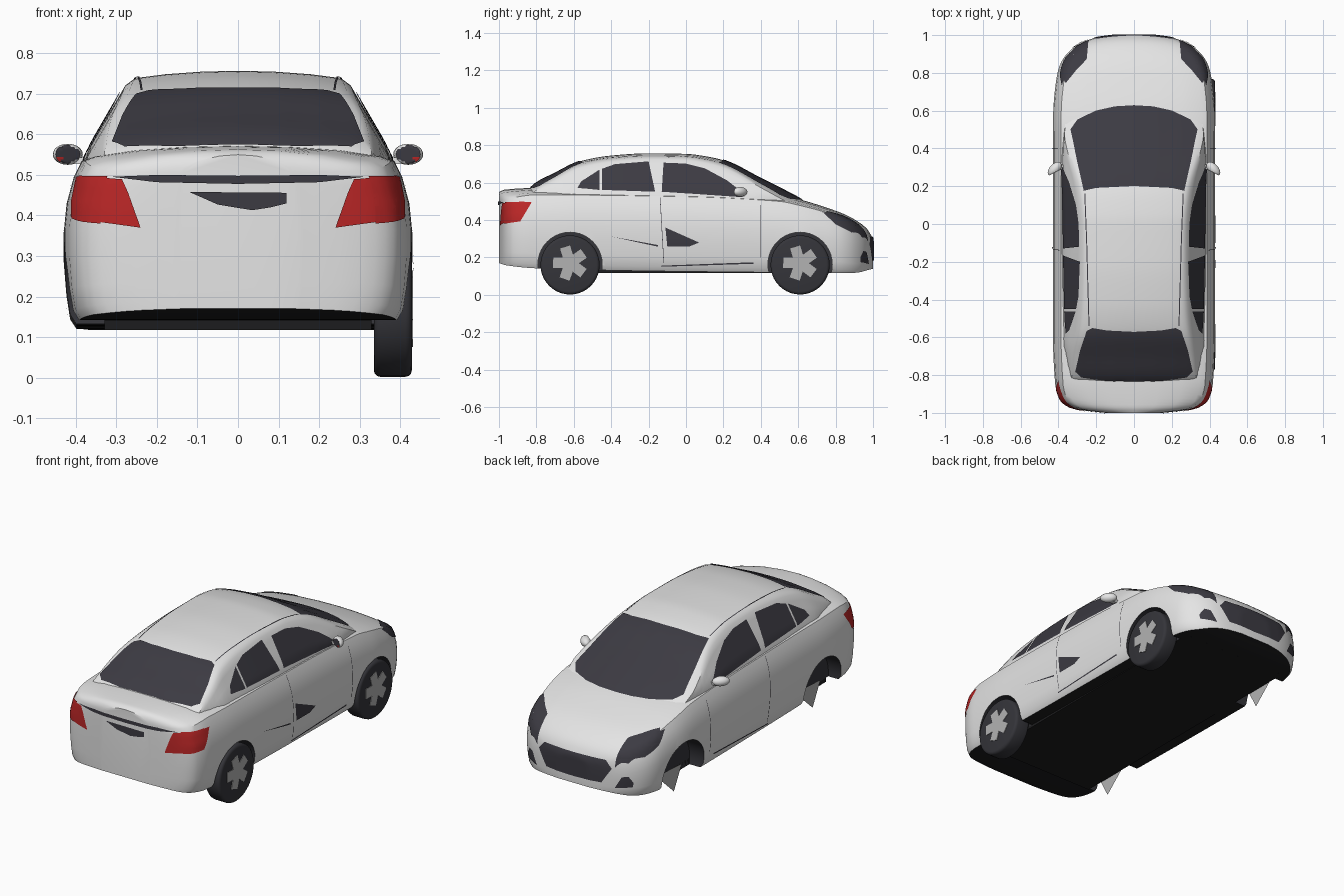
import bpy, bmesh, math
from mathutils import Vector, Matrix
from mathutils.bvhtree import BVHTree

if "Cube" in bpy.data.objects:
    bpy.data.objects.remove(bpy.data.objects["Cube"])


def material(name, r, g, b):
    m = bpy.data.materials.new(name)
    m.use_nodes = True
    m.diffuse_color = (r, g, b, 1)
    m.node_tree.nodes["Principled BSDF"].inputs["Base Color"].default_value = (r, g, b, 1)
    return m


WHITE = material("white paint", .78, .78, .78)
GLASS = material("dark glass", .045, .043, .055)
RED = material("red lens", .5, .02, .02)
BLACK = material("black underside", .012, .012, .013)
RUBBER = material("tyre rubber", .035, .035, .042)
METAL = material("wheel metal", .45, .45, .45)


def finish(name, bm, mats, smooth=True):
    mesh = bpy.data.meshes.new(name)
    bm.to_mesh(mesh)
    bm.free()
    ob = bpy.data.objects.new(name, mesh)
    bpy.context.collection.objects.link(ob)
    for m in mats:
        mesh.materials.append(m)
    if smooth:
        smooth_shade(ob)
    return ob


def smooth_shade(ob):
    bpy.ops.object.select_all(action='DESELECT')
    ob.select_set(True)
    bpy.context.view_layer.objects.active = ob
    bpy.ops.object.shade_smooth_by_angle(angle=math.radians(35))


def curve(keys):
    """Smooth interpolation through keys without overshoot."""
    def slope(i):
        if i == 0 or i == len(keys) - 1:
            i = max(i, 1)
            return (keys[i][1] - keys[i-1][1]) / (keys[i][0] - keys[i-1][0])
        a, b, c = keys[i-1], keys[i], keys[i+1]
        s, t = (b[1]-a[1]) / (b[0]-a[0]), (c[1]-b[1]) / (c[0]-b[0])
        return 0 if s * t <= 0 else 2 * s * t / (s + t)

    def f(y):
        i = 0
        while i < len(keys) - 2 and y > keys[i+1][0]:
            i += 1
        (x0, a), (x1, b) = keys[i], keys[i+1]
        d = x1 - x0
        t = min(max((y - x0) / d, 0), 1)
        return ((2*t**3 - 3*t*t + 1) * a + (t**3 - 2*t*t + t) * d * slope(i)
                + (3*t*t - 2*t**3) * b + (t**3 - t*t) * d * slope(i+1))
    return f


def loft(stations, half_section):
    """Skin mirrored half sections (bottom centre to top centre) along y."""
    bm = bmesh.new()
    rings = []
    for y in stations:
        half = half_section(y)
        ring = half + [(-x, z) for x, z in half[-2:0:-1]]
        rings.append([bm.verts.new((x, y, z)) for x, z in ring])
    n = len(rings[0])
    for a, b in zip(rings, rings[1:]):
        for i in range(n):
            bm.faces.new((a[i], a[(i+1) % n], b[(i+1) % n], b[i]))
    bm.faces.new(rings[0])
    bm.faces.new(rings[-1])
    bmesh.ops.recalc_face_normals(bm, faces=bm.faces)
    return bm


# Lower body
width = curve([(-1, .15), (-.985, .28), (-.965, .35), (-.93, .392), (-.85, .417), (-.6, .429), (0, .43),
               (.6, .428), (.73, .416), (.82, .4), (.88, .372), (.93, .325), (.965, .268), (.988, .19), (1, .1)])
deck = curve([(-1, .55), (-.97, .563), (-.8, .572), (-.5, .555), (.5, .53), (.6, .512), (.75, .467),
              (.85, .43), (.93, .385), (.97, .35), (1, .3)])
shoulder = curve([(-1, .505), (-.95, .515), (-.8, .535), (0, .525), (.5, .5), (.6, .48), (.75, .44),
                  (.85, .4), (.93, .35), (.97, .31), (1, .27)])
bottom = curve([(-1, .17), (-.96, .158), (-.8, .142), (0, .125), (.9, .118), (1, .14)])


def body_section(y):
    w, d, s, b = width(y), deck(y), shoulder(y), bottom(y)
    side = [(.965, .06), (.985, .2), (1, .4), (1, .58), (.985, .74), (.945, .9), (.9, 1)]
    top = [(.83, .3), (.6, .7), (.3, .93), (0, 1)]
    return ([(0, b), (.5 * w, b), (.93 * w, b)] + [(w * f, b + g * (s - b)) for f, g in side]
            + [(w * f, s + g * (d - s)) for f, g in top])


body_bm = loft([-math.cos(math.pi * i / 64) for i in range(65)], body_section)

# Cabin
roof = curve([(-.87, .5), (-.83, .576), (-.7, .65), (-.56, .716), (-.4, .745), (-.2, .757), (0, .754),
              (.1, .742), (.2, .72), (.4, .622), (.6, .52), (.66, .485)])
crown = curve([(-.87, .035), (-.57, .022), (0, .02), (.2, .028), (.66, .06)])
belt = curve([(-.87, .325), (-.6, .375), (-.2, .383), (.3, .38), (.66, .345)])


def cabin_section(y):
    h, low = roof(y), .42
    e = h - crown(y)
    x_at = lambda z: belt(y) - .58 * max(z - .54, 0) - .1 * min(z - .54, 0)
    rows = [low + f * (e - low) for f in (0, .3, .5, .7, .85, .95)]
    edge = x_at(e) - .012
    return ([(0, low)] + [(x_at(z), z) for z in rows]
            + [(edge * f, e + g * (h - e)) for f, g in ((1, 0), (.93, .2), (.7, .58), (.35, .9), (0, 1))])


cabin_bm = loft([-.87 + 1.53 * i / 48 for i in range(49)], cabin_section)

# Surface used to lay thin panels on the shell
verts, polys = [], []
for bm in (body_bm, cabin_bm):
    bm.verts.index_update()
    base = len(verts)
    verts += [v.co.copy() for v in bm.verts]
    polys += [[base + v.index for v in f.verts] for f in bm.faces]
shell = BVHTree.FromPolygons(verts, polys)

body_bm.normal_update()
for f in body_bm.faces:
    f.material_index = int(f.normal.z < -.8)
body = finish("body", body_bm, [WHITE, BLACK], False)
finish("cabin", cabin_bm, [WHITE])

# Wheel arches
AXLES = (-.62, .61)
for y in AXLES:
    for s in (-1, 1):
        bm = bmesh.new()
        bmesh.ops.create_cone(bm, cap_ends=True, segments=40, radius1=.172, radius2=.172, depth=.2,
                              matrix=Matrix.Translation((s * .43, y, .163)) @ Matrix.Rotation(math.pi / 2, 4, 'Y'))
        cutter = finish("arch_cutter", bm, [RUBBER], False)
        cutter.hide_render = True
        mod = body.modifiers.new("arch", 'BOOLEAN')
        mod.operation, mod.solver, mod.object = 'DIFFERENCE', 'EXACT', cutter
        mod.material_mode = 'TRANSFER'
        bpy.context.view_layer.objects.active = body
        bpy.ops.object.modifier_apply(modifier=mod.name)
        bpy.data.objects.remove(cutter)
smooth_shade(body)


def panel(name, outline, axis, sign, mat, lift=.004):
    """Project a flat outline along an axis onto the shell."""
    place = {'X': lambda a, b: (2 * sign, a, b), 'Y': lambda a, b: (a, 2 * sign, b),
             'Z': lambda a, b: (a, b, 2 * sign)}[axis]
    ray = -sign * Vector([float(c == axis) for c in "XYZ"])
    bm = bmesh.new()
    bm.faces.new([bm.verts.new(place(a, b)) for a, b in outline])
    for c in range(3):
        if "XYZ"[c] != axis:
            no = Vector([float(k == c) for k in range(3)])
            for i in range(-66, 67):
                bmesh.ops.bisect_plane(bm, geom=bm.verts[:] + bm.edges[:] + bm.faces[:],
                                       plane_co=no * (i * .015 + .003), plane_no=no, dist=1e-5)
    missed = []
    for v in bm.verts:
        hit, normal, _, _ = shell.ray_cast(v.co, ray)
        if hit is None:
            missed.append(v)
        else:
            v.co = hit + normal * lift
    bmesh.ops.delete(bm, geom=missed, context='VERTS')
    bm.normal_update()
    bmesh.ops.reverse_faces(bm, faces=[f for f in bm.faces if f.normal.dot(ray) > 0])
    finish(name, bm, [mat])


def pair(name, outline, axis, mat, sign=1):
    for side, s in (("left", 1), ("right", -1)):
        pts = outline if axis == 'X' else [(a * s, b) for a, b in outline]
        panel(f"{side}_{name}", pts, axis, s if axis == 'X' else sign, mat)


def centred(name, half, axis, sign, mat):
    panel(name, half + [(-a, b) for a, b in reversed(half) if a > 0], axis, sign, mat)


# Glass
centred("windscreen", [(0, .2), (.2, .19), (.265, .175), (.3, .33), (.335, .5), (.3, .55), (.2, .6), (.1, .622),
                       (0, .628)], 'Z', 1, GLASS)
centred("rear_window", [(0, -.57), (.14, -.563), (.22, -.55), (.25, -.565), (.285, -.67), (.31, -.78),
                        (.28, -.81), (.15, -.828), (0, -.835)], 'Z', 1, GLASS)
pair("front_door_window", [(-.13, .55), (-.12, .705), (0, .7), (.1, .675), (.22, .61), (.31, .54), (.3, .522)],
     'X', GLASS)
pair("rear_door_window", [(-.45, .56), (-.45, .672), (-.38, .697), (-.2, .712), (-.165, .55)], 'X', GLASS)
pair("quarter_window", [(-.58, .57), (-.56, .605), (-.462, .668), (-.462, .56)], 'X', GLASS)

# Lamps, grille and rear trim
pair("tail_lamp", [(.24, .37), (.385, .39), (.39, .497), (.285, .489), (.27, .455)], 'Y', RED, -1)
pair("tail_lamp_side", [(-.97, .38), (-.885, .393), (-.825, .494), (-.965, .497)], 'X', RED)
pair("head_lamp", [(.24, .972), (.3, .94), (.36, .88), (.387, .79), (.36, .745), (.3, .82), (.25, .87)],
     'Z', GLASS)
pair("head_lamp_side", [(.73, .44), (.8, .432), (.93, .365), (.96, .325), (.88, .335), (.8, .375)], 'X', GLASS)
centred("grille", [(0, .31), (.19, .31), (.225, .27), (.17, .185), (0, .18)], 'Y', 1, GLASS)
pair("fog_lamp", [(.24, .165), (.32, .175), (.325, .2), (.305, .235), (.275, .23)], 'Y', GLASS)
centred("boot_slot", [(0, .498), (.2, .5), (.31, .495), (.2, .482), (0, .478)], 'Y', -1, GLASS)
panel("plate_recess", [(-.12, .458), (.12, .456), (.12, .43), (.08, .42), (.035, .413), (-.05, .427)],
      'Y', -1, GLASS)
panel("door_patch", [(-.11, .36), (-.1, .26), (.02, .26), (.07, .28)], 'X', 1, GLASS)
panel("door_crease", [(-.4, .312), (-.15, .267), (-.15, .258)], 'X', 1, GLASS)

# Panel gaps
pair("sill_gap", [(-.13, .157), (.36, .175), (.36, .167), (-.13, .151)], 'X', GLASS)
pair("front_door_gap", [(.397, .48), (.4, .48), (.4, .2), (.397, .2)], 'X', GLASS)
pair("rear_door_gap", [(-.14, .52), (-.137, .52), (-.117, .17), (-.12, .17)], 'X', GLASS)
pair("roof_channel", [(.262, .16), (.252, -.1), (.24, -.54), (.235, -.54), (.247, -.1), (.257, .16)], 'Z', GLASS)


def box(name, centre, size, mat, turn=0):
    bm = bmesh.new()
    bmesh.ops.create_cube(bm, size=1, matrix=Matrix.Translation(centre) @ Matrix.Rotation(turn, 4, 'X')
                          @ Matrix.Diagonal((*size, 1)))
    return finish(name, bm, [mat], False)


box("floor_pan", (0, .03, .136), (.66, 1.6, .036), BLACK)

# Door mirrors
for side, s in (("left", 1), ("right", -1)):
    bm = bmesh.new()
    bmesh.ops.create_uvsphere(bm, u_segments=20, v_segments=12, radius=1,
                              matrix=Matrix.Translation((s * .42, .29, .551)) @ Matrix.Diagonal((.037, .034, .026, 1)))
    for v in bm.verts:
        v.co.y = max(v.co.y, .272) - .5 * (abs(v.co.x) - .42)
    bm.normal_update()
    for f in bm.faces:
        if f.normal.y < -.7:
            c = f.calc_center_median()
            f.material_index = 2 if abs(c.x) > .435 and c.z < .545 else 1
    finish(f"{side}_mirror", bm, [WHITE, GLASS, RED])
    box(f"{side}_mirror_stalk", (s * .385, .3, .535), (.04, .025, .016), WHITE)

# Wheels on the left side, broken hub plates on the right
for end, y in zip(("rear", "front"), AXLES):
    bm = bmesh.new()
    bmesh.ops.create_cone(bm, cap_ends=True, segments=40, radius1=.158, radius2=.158, depth=.094,
                          matrix=Matrix.Translation((.382, y, .16)) @ Matrix.Rotation(math.pi / 2, 4, 'Y'))
    rims = [e for e in bm.edges if len({round(v.co.x, 3) for v in e.verts}) == 1]
    bmesh.ops.bevel(bm, geom=rims, offset=.016, segments=3, profile=.5, affect='EDGES')
    finish(f"{end}_tyre", bm, [RUBBER])
    for i in range(5):
        a = math.tau * i / 5 + .3
        box(f"{end}_spoke", (.427, y - .045 * math.sin(a), .17 + .045 * math.cos(a)), (.01, .056, .09), METAL, a)
    bm = bmesh.new()
    bm.faces.new([bm.verts.new((-.345, y + dy, z)) for dy, z in ((-.08, .16), (-.01, .03), (.1, .13), (.1, .17))])
    finish(f"{end}_hub_plate", bm, [METAL], False)
